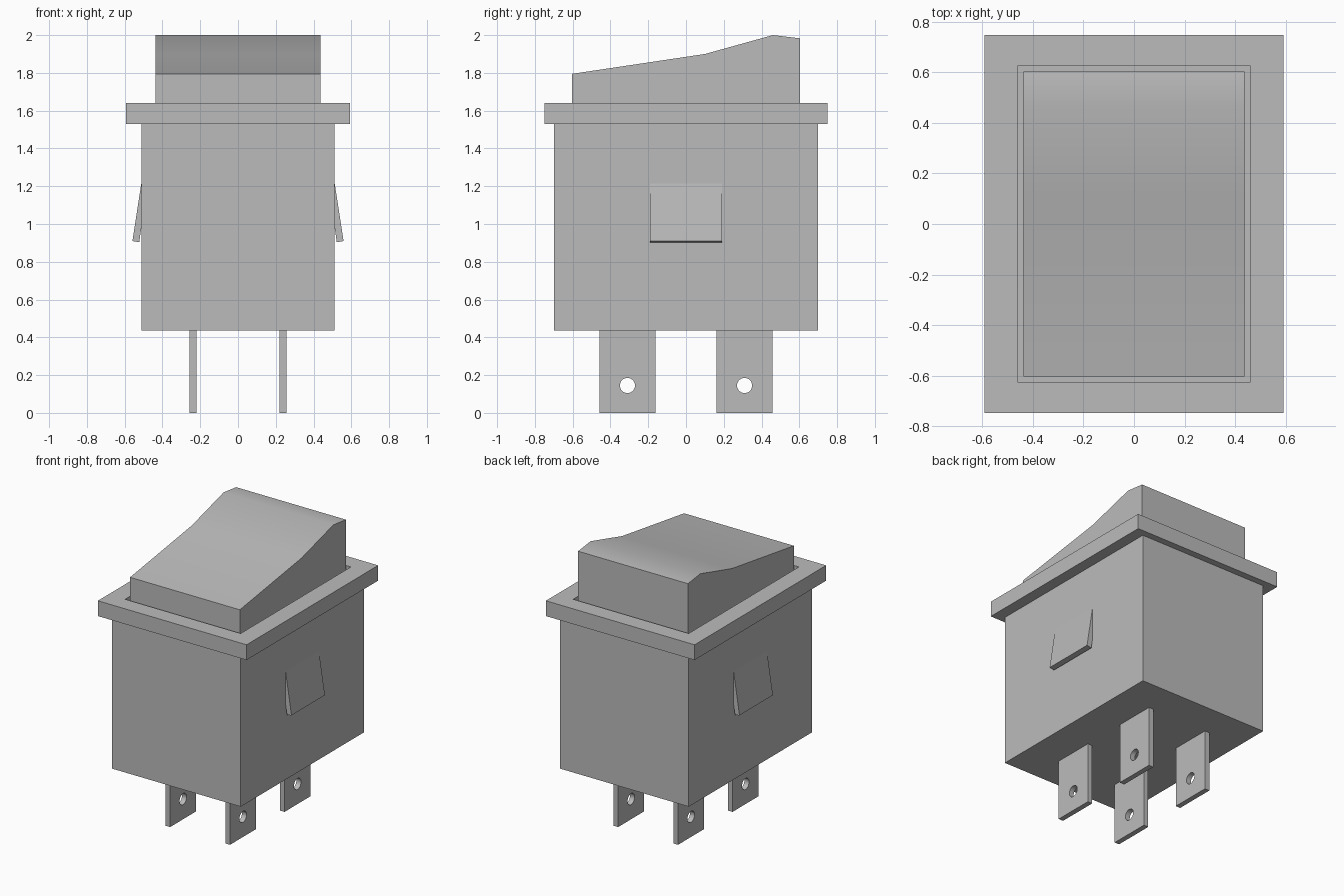
import bpy, bmesh
from math import sin, cos, tau, radians
from mathutils import Vector

old = bpy.data.objects.get("Cube")
if old:
    bpy.data.objects.remove(old, do_unlink=True)

COLOUR = (0.5, 0.5, 0.5, 1)
grey = bpy.data.materials.new("grey plastic")
grey.use_nodes = True
grey.diffuse_color = COLOUR
grey.node_tree.nodes["Principled BSDF"].inputs["Base Color"].default_value = COLOUR


def rect(u0, u1, v0, v1):
    return [(u0, v0), (u1, v0), (u1, v1), (u0, v1)]


def prism(name, axis, start, end, *loops):
    """Extrude an outline, with optional holes, along an axis."""
    place = {"x": lambda u, v: (start, u, v),
             "y": lambda u, v: (u, start, v),
             "z": lambda u, v: (u, v, start)}[axis]
    bm = bmesh.new()
    edges = []
    for loop in loops:
        verts = [bm.verts.new(place(u, v)) for u, v in loop]
        if len(loops) == 1:
            bm.faces.new(verts)
        else:
            edges += [bm.edges.new((verts[i - 1], verts[i])) for i in range(len(verts))]
    if edges:
        bmesh.ops.triangle_fill(bm, use_beauty=True, edges=edges)
    result = bmesh.ops.extrude_face_region(bm, geom=bm.faces[:], use_keep_orig=True)
    moved = [g for g in result["geom"] if isinstance(g, bmesh.types.BMVert)]
    shift = Vector([(end - start) * (a == axis) for a in "xyz"])
    bmesh.ops.translate(bm, verts=moved, vec=shift)
    bmesh.ops.recalc_face_normals(bm, faces=bm.faces)
    mesh = bpy.data.meshes.new(name)
    bm.to_mesh(mesh)
    bm.free()
    mesh.materials.append(grey)
    obj = bpy.data.objects.new(name, mesh)
    bpy.context.collection.objects.link(obj)
    return obj


def smooth(obj):
    bpy.ops.object.select_all(action="DESELECT")
    obj.select_set(True)
    bpy.context.view_layer.objects.active = obj
    bpy.ops.object.shade_smooth_by_angle(angle=radians(35))


# Housing and the rim around the rocker opening
prism("housing", "z", 0.435, 1.53, rect(-0.512, 0.512, -0.7, 0.7))
prism("rim", "z", 1.53, 1.64,
      rect(-0.592, 0.592, -0.748, 0.748), rect(-0.46, 0.46, -0.627, 0.627))

# Rocker with a softly dished top
rocker = prism("rocker", "x", -0.437, 0.437,
               [(-0.603, 1.53), (0.603, 1.53), (0.603, 1.983), (0.46, 2.0),
                (0.1, 1.9), (-0.603, 1.795)])
smooth(rocker)

for side, sx in (("left", 1), ("right", -1)):
    # Sprung catch leaning out of the housing side
    prism(f"{side}_catch", "y", -0.19, 0.19,
          [(sx * x, z) for x, z in
           [(0.508, 1.24), (0.559, 0.91), (0.523, 0.903), (0.49, 1.13)]])
    # Flat terminals with a round hole
    for end, cy in (("front", -0.31), ("back", 0.31)):
        hole = [(cy + 0.04 * cos(tau * i / 32), 0.145 + 0.04 * sin(tau * i / 32))
                for i in range(32)]
        terminal = prism(f"{end}_{side}_terminal", "x", sx * 0.22, sx * 0.257,
                         rect(cy - 0.148, cy + 0.148, 0, 0.435), hole)
        smooth(terminal)
